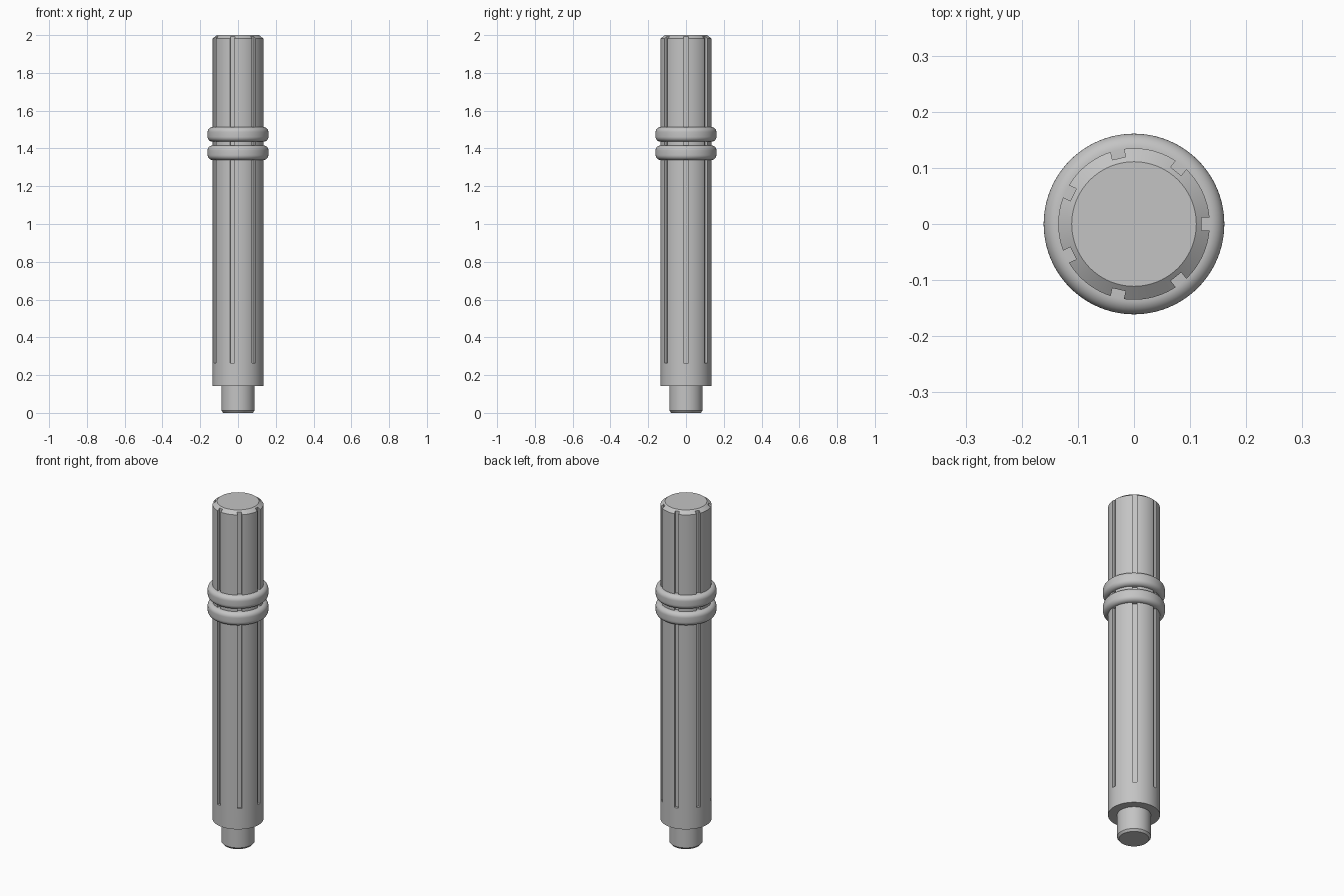
import bpy, bmesh, math
from mathutils import Matrix

SEG = 96
GROOVES = 7
BODY_R = 0.135

cube = bpy.data.objects.get("Cube")
if cube:
    bpy.data.objects.remove(cube, do_unlink=True)

grey = bpy.data.materials.new("plain grey")
grey.use_nodes = True
grey.diffuse_color = (0.55, 0.55, 0.55, 1)
grey.node_tree.nodes["Principled BSDF"].inputs["Base Color"].default_value = grey.diffuse_color


def add_object(name, bm):
    bmesh.ops.recalc_face_normals(bm, faces=bm.faces)
    mesh = bpy.data.meshes.new(name)
    bm.to_mesh(mesh)
    bm.free()
    mesh.materials.append(grey)
    obj = bpy.data.objects.new(name, mesh)
    bpy.context.collection.objects.link(obj)
    return obj


def lathe(name, profile, closed=False):
    """Spin an (r, z) profile around z."""
    bm = bmesh.new()
    verts = [bm.verts.new((r, 0, z)) for r, z in profile]
    pairs = list(zip(verts, verts[1:]))
    if closed:
        pairs.append((verts[-1], verts[0]))
    edges = [bm.edges.new(p) for p in pairs]
    bmesh.ops.spin(bm, geom=verts + edges, axis=(0, 0, 1), cent=(0, 0, 0),
                   angle=math.tau, steps=SEG, use_merge=True)
    bmesh.ops.remove_doubles(bm, verts=bm.verts, dist=1e-5)
    if not closed:
        bmesh.ops.holes_fill(bm, edges=[e for e in bm.edges if e.is_boundary], sides=0)
    return add_object(name, bm)


def smooth(obj):
    bpy.ops.object.select_all(action="DESELECT")
    obj.select_set(True)
    bpy.context.view_layer.objects.active = obj
    bpy.ops.object.shade_smooth_by_angle(angle=math.radians(30))


# Shaft with stepped peg and chamfered ends
shaft = lathe("shaft", [(0.078, 0), (0.088, 0.012), (0.088, 0.142), (BODY_R, 0.142),
                        (BODY_R, 1.982), (0.111, 2.0)])

# Lengthwise grooves, open at the top end
bm = bmesh.new()
bottom, top, floor_r, outer_r = 0.263, 2.1, 0.12, 0.16
for i in range(GROOVES):
    m = (Matrix.Rotation(math.tau * i / GROOVES, 4, "Z")
         @ Matrix.Translation(((floor_r + outer_r) / 2, 0, (bottom + top) / 2))
         @ Matrix.Diagonal((outer_r - floor_r, 0.024, top - bottom, 1)))
    bmesh.ops.create_cube(bm, size=1, matrix=m)
cutter = add_object("groove_cutter", bm)
mod = shaft.modifiers.new("grooves", "BOOLEAN")
mod.operation = "DIFFERENCE"
mod.solver = "EXACT"
mod.object = cutter
bpy.context.view_layer.objects.active = shaft
bpy.ops.object.modifier_apply(modifier=mod.name)
bpy.data.objects.remove(cutter, do_unlink=True)
smooth(shaft)

# Two rounded rings around the shaft
R, ROUND, INNER, HEIGHT = 0.161, 0.026, 0.115, 0.077
for name, z in (("lower_ring", 1.339), ("upper_ring", 1.436)):
    profile = [(INNER, z)]
    for centre_z, start in ((z + ROUND, -90), (z + HEIGHT - ROUND, 0)):
        for k in range(9):
            a = math.radians(start + 90 * k / 8)
            profile.append((R - ROUND + ROUND * math.cos(a), centre_z + ROUND * math.sin(a)))
    profile.append((INNER, z + HEIGHT))
    smooth(lathe(name, profile, closed=True))
